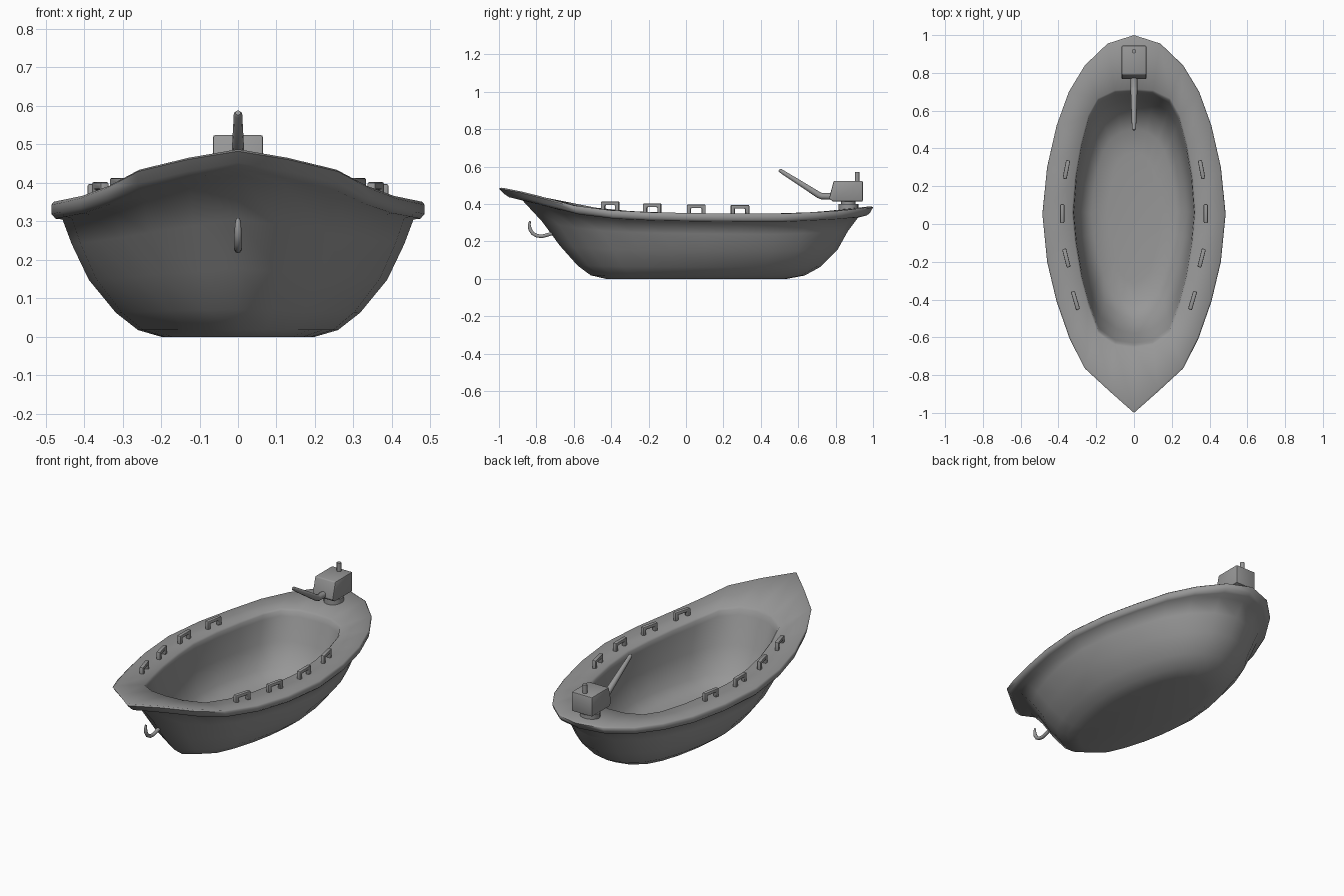
import bpy, bmesh, math
from mathutils import Matrix

if "Cube" in bpy.data.objects:
    bpy.data.objects.remove(bpy.data.objects["Cube"])

# Half plan outlines, bow to stern: pointed rim and blunt cockpit
RIM = [(0, -1), (.13, -.885), (.26, -.765), (.34, -.61), (.41, -.41), (.46, -.2), (.485, .05),
       (.46, .3), (.41, .52), (.345, .7), (.26, .84), (.14, .955), (0, 1)]
WELL = [(0, -.65), (.1, -.635), (.19, -.57), (.24, -.43), (.28, -.28), (.31, -.1), (.325, .06),
        (.31, .25), (.28, .42), (.24, .57), (.19, .66), (.1, .703), (0, .71)]
POINTED = [(x / .485, y) for x, y in RIM]
BLUNT = [(x / .325, (y - .03) / .68) for x, y in WELL]
SHEER = [(-1, .49), (-.89, .47), (-.76, .436), (-.6, .392), (-.4, .366), (-.2, .356), (.1, .35),
         (.5, .347), (.8, .362), (.92, .373), (1, .39)]

GREY = bpy.data.materials.new("dark_grey")
GREY.diffuse_color = (.31, .31, .31, 1)
GREY.use_nodes = True
GREY.node_tree.nodes["Principled BSDF"].inputs["Base Color"].default_value = GREY.diffuse_color


def sheer(y):
    for (a, za), (b, zb) in zip(SHEER, SHEER[1:]):
        if y <= b:
            return za + (zb - za) * (y - a) / (b - a)
    return SHEER[-1][1]


def smooth(ob, angle=40):
    ob.data.materials.clear()
    ob.data.materials.append(GREY)
    bpy.ops.object.select_all(action='DESELECT')
    ob.select_set(True)
    bpy.context.view_layer.objects.active = ob
    bpy.ops.object.shade_smooth_by_angle(angle=math.radians(angle))


def finish(bm, name, angle=40):
    bmesh.ops.recalc_face_normals(bm, faces=bm.faces)
    me = bpy.data.meshes.new(name)
    bm.to_mesh(me)
    bm.free()
    ob = bpy.data.objects.new(name, me)
    bpy.context.collection.objects.link(ob)
    smooth(ob, angle)
    return ob


# Hull: rings of (bow y, stern y, half width, pointedness, height scale, drop, base z)
RINGS = [(-.32, .38, .14, .6, 0, 0, .013),
         (-.43, .50, .225, .5, .05, 0, .008),
         (-.51, .59, .28, .4, .2, 0, 0),
         (-.58, .655, .31, .2, .55, 0, 0),
         (-.63, .692, .318, 0, 1, .035, 0),
         (-.643, .704, .321, 0, 1, .01, 0),
         (-.655, .715, .33, 0, 1, 0, 0),
         (-.985, .99, .478, 1, 1, 0, 0),
         (-1, 1, .485, 1, 1, .008, 0),
         (-.97, .985, .485, 1, 1, .032, 0),
         (-.945, .968, .474, 1, 1, .044, 0),
         (-.875, .92, .456, 1, 1, .046, 0),
         (-.77, .865, .432, .95, .75, .022, 0),
         (-.675, .81, .388, .85, .47, .016, 0),
         (-.58, .72, .318, .75, .2, .007, 0),
         (-.51, .635, .26, .7, .05, 0, 0),
         (-.43, .54, .2, .6, 0, 0, 0)]
bm = bmesh.new()
loops = []
for bow, stern, w, t, s, drop, base in RINGS:
    half = []
    for (px, py), (bx, by) in zip(POINTED, BLUNT):
        x, u = w * (px * t + bx * (1 - t)), py * t + by * (1 - t)
        y = (bow + stern) / 2 + u * (stern - bow) / 2
        half.append((x, y, base + s * sheer(y) - drop))
    full = half + [(-x, y, z) for x, y, z in half[-2:0:-1]]
    loops.append([bm.verts.new(p) for p in full])
for a, b in zip(loops, loops[1:]):
    n = len(a)
    for i in range(n):
        bm.faces.new((a[i], a[(i + 1) % n], b[(i + 1) % n], b[i]))
bm.faces.new(loops[0])
bm.faces.new(loops[-1])
finish(bm, "hull", 75)


def extrude_profile(name, pts, width, bevel, matrix=Matrix()):
    """Extrude a (y, z) profile symmetrically along x."""
    bm = bmesh.new()
    f = bm.faces.new([bm.verts.new((-width / 2, y, z)) for y, z in pts])
    g = bmesh.ops.extrude_face_region(bm, geom=[f])['geom']
    bmesh.ops.translate(bm, vec=(width, 0, 0), verts=[v for v in g if isinstance(v, bmesh.types.BMVert)])
    bmesh.ops.bevel(bm, geom=bm.edges[:], offset=bevel, segments=2, affect='EDGES', profile=.5)
    bm.transform(matrix)
    return finish(bm, name)


# Rope handles along both sides of the rim
STAPLE = [(-.05, -.02), (-.05, .046), (.05, .046), (.05, -.02),
          (.029, -.02), (.029, .027), (-.029, .027), (-.029, -.02)]
for x, y, turn in [(.31, -.405, 16), (.358, -.18, 14), (.38, .055, 0), (.358, .288, -11)]:
    for side, label in ((1, "right"), (-1, "left")):
        m = Matrix.Translation((side * x, y, sheer(y))) @ Matrix.Rotation(math.radians(-turn * side), 4, 'Z')
        extrude_profile("rim_handle_" + label, STAPLE, .022, .005, m)


# Outboard motor: casing, mount and cap pin
extrude_profile("motor_casing", [(.765, .43), (.79, .524), (.945, .524), (.945, .413), (.785, .413)], .13, .006)


def cylinder(name, r, y, z0, z1, sides):
    bm = bmesh.new()
    bmesh.ops.create_cone(bm, cap_ends=True, segments=sides, radius1=r, radius2=r, depth=z1 - z0,
                          matrix=Matrix.Translation((0, y, (z0 + z1) / 2)))
    finish(bm, name)


cylinder("motor_mount", .053, .868, .36, .4, 20)
cylinder("motor_neck", .038, .868, .39, .42, 16)
cylinder("motor_pin", .012, .915, .515, .572, 12)


def tube(name, pts, sides=3):
    """Tapered round bar through (y, z, radius) points at x = 0."""
    cu = bpy.data.curves.new(name, 'CURVE')
    cu.dimensions = '3D'
    cu.bevel_depth, cu.bevel_resolution, cu.use_fill_caps = 1, sides, True
    sp = cu.splines.new('POLY')
    sp.points.add(len(pts) - 1)
    for p, (y, z, r) in zip(sp.points, pts):
        p.co, p.radius = (0, y, z, 1), r
    ob = bpy.data.objects.new(name, cu)
    bpy.context.collection.objects.link(ob)
    bpy.ops.object.select_all(action='DESELECT')
    ob.select_set(True)
    bpy.context.view_layer.objects.active = ob
    bpy.ops.object.convert(target='MESH')
    smooth(bpy.context.view_layer.objects.active, 50)


# Steering tiller and bow hook
tube("tiller", [(.79, .441, .019), (.725, .442, .018), (.71, .448, .018), (.505, .578, .011), (.498, .582, .007)])
tube("bow_hook", [(-.834, .308, .005), (-.838, .29, .008), (-.834, .265, .01), (-.82, .243, .01),
                  (-.797, .23, .01), (-.77, .227, .01), (-.74, .235, .01), (-.68, .255, .01)])
